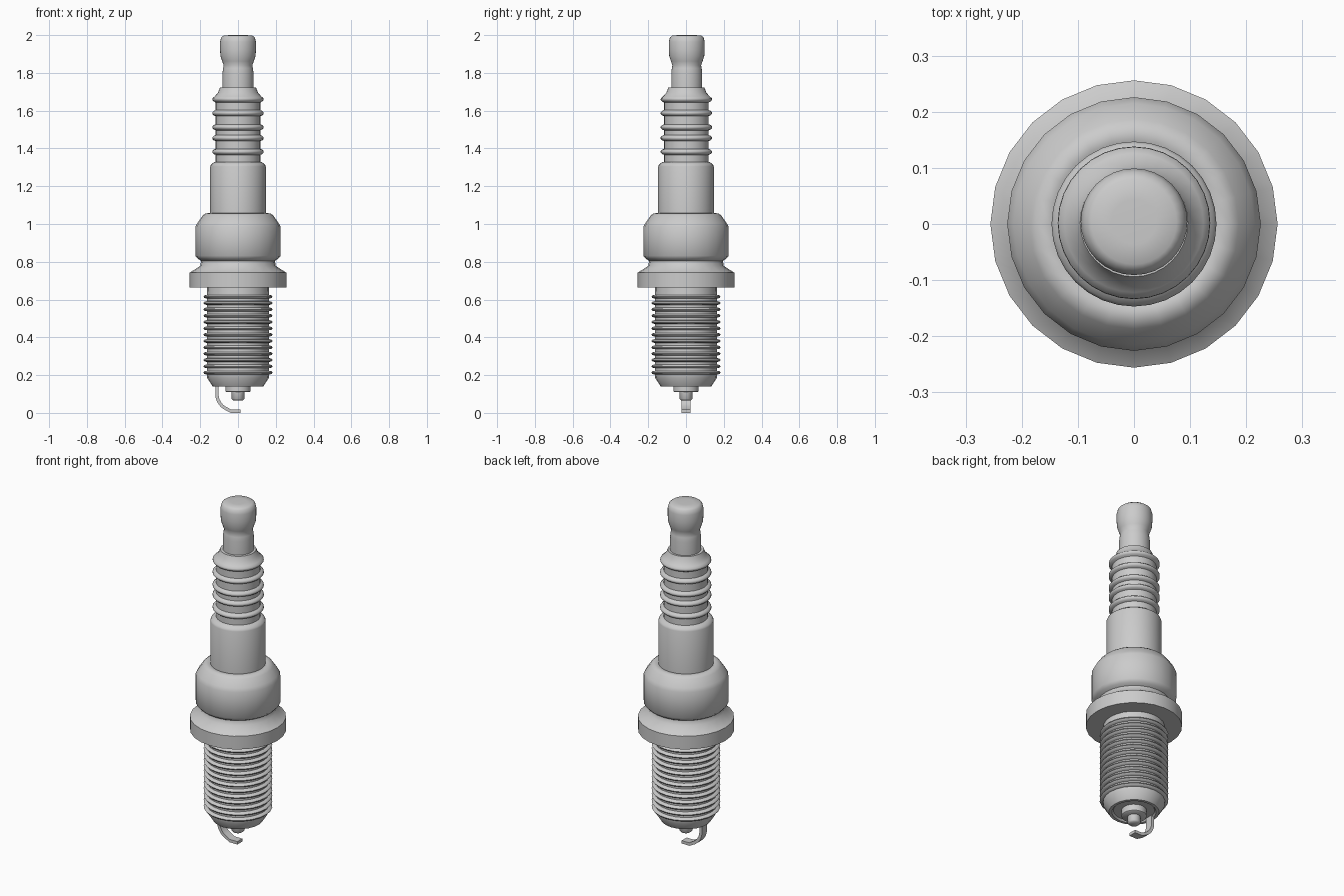
import bpy, bmesh, math

if "Cube" in bpy.data.objects:
    bpy.data.objects.remove(bpy.data.objects["Cube"])

grey = bpy.data.materials.new("plain_grey")
grey.diffuse_color = (0.6, 0.6, 0.6, 1)
grey.use_nodes = True
grey.node_tree.nodes["Principled BSDF"].inputs["Base Color"].default_value = grey.diffuse_color

def finish(name, bm, angle):
    bmesh.ops.recalc_face_normals(bm, faces=bm.faces)
    me = bpy.data.meshes.new(name)
    bm.to_mesh(me)
    bm.free()
    me.materials.append(grey)
    ob = bpy.data.objects.new(name, me)
    bpy.context.collection.objects.link(ob)
    bpy.ops.object.select_all(action='DESELECT')
    ob.select_set(True)
    bpy.context.view_layer.objects.active = ob
    bpy.ops.object.shade_smooth_by_angle(angle=math.radians(angle))
    return ob

def lathe(name, profile, sides=24, y=0.0, angle=50):
    """Revolve (radius, height) points around z, capping both ends."""
    bm = bmesh.new()
    rings = []
    for r, z in profile:
        rings.append([bm.verts.new((r * math.cos(2 * math.pi * i / sides),
                                    y + r * math.sin(2 * math.pi * i / sides), z))
                      for i in range(sides)])
    for a, b in zip(rings, rings[1:]):
        for i in range(sides):
            j = (i + 1) % sides
            bm.faces.new((a[i], a[j], b[j], b[i]))
    bm.faces.new(rings[0])
    bm.faces.new(rings[-1])
    return finish(name, bm, angle)

# Terminal nut at the top
lathe("terminal", [(0.082, 1.70), (0.082, 1.80), (0.079, 1.825), (0.076, 1.84),
                   (0.084, 1.862), (0.093, 1.89), (0.095, 1.92), (0.095, 1.965),
                   (0.089, 1.988), (0.076, 1.998), (0.04, 2.0)], 32, 0.004)

# Ribbed upper insulator
ribs = [(0.118, 1.31)]
for z in (1.382, 1.455, 1.512, 1.587):
    ribs += [(0.118, z - 0.016), (0.128, z - 0.012), (0.136, z - 0.004),
             (0.136, z + 0.004), (0.128, z + 0.012), (0.118, z + 0.016)]
ribs += [(0.118, 1.643), (0.130, 1.650), (0.136, 1.658), (0.135, 1.666),
         (0.124, 1.675), (0.106, 1.695), (0.096, 1.722), (0.08, 1.722)]
lathe("ribbed_insulator", ribs, 32, 0.002)

# Smooth lower insulator
lathe("insulator_barrel", [(0.147, 1.03), (0.147, 1.305), (0.143, 1.315),
                           (0.125, 1.328), (0.11, 1.33)], 32)

# Bulged shell and seat flange
lathe("shell", [(0.15, 0.64), (0.256, 0.665), (0.256, 0.742), (0.2, 0.778), (0.195, 0.805),
                (0.212, 0.815), (0.226, 0.832), (0.226, 0.985), (0.215, 1.005),
                (0.187, 1.045), (0.172, 1.056), (0.15, 1.058), (0.14, 1.05)][1:], 24)

# Threaded body with evenly spaced ridges
thread = [(0.11, 0.15), (0.118, 0.14), (0.134, 0.14), (0.163, 0.185)]
for k in range(13):
    z = 0.213 + k * 0.0335
    thread += [(0.165, z - 0.010), (0.178, z - 0.007), (0.183, z),
               (0.178, z + 0.007), (0.165, z + 0.010)]
thread += [(0.163, 0.67)]
lathe("threaded_body", thread, 24)

# Insulator nose and centre electrode
lathe("insulator_nose", [(0.062, 0.110), (0.067, 0.114), (0.067, 0.16)], 24)
lathe("centre_electrode", [(0.026, 0.066), (0.034, 0.074), (0.034, 0.12)], 16)

# Bent ground strap: flat strip swept along a curved path
t, hw = 0.017, 0.023
path = [(-0.12, 0.16, 1, 0), (-0.12, 0.10, 1, 0)]
for k in range(9):
    a = math.radians(90 * k / 8)
    path.append((-0.02 - 0.10 * math.cos(a), 0.10 - 0.10 * math.sin(a) + 0.004 * (k / 8),
                 math.cos(a), math.sin(a)))
path.append((0.012, 0.004, 0, 1))
bm = bmesh.new()
secs = []
for x, z, nx, nz in path:
    z = max(z, 0.0) if nz < 0.98 else 0.0
    secs.append([bm.verts.new(p) for p in (
        (x, -hw, z), (x, hw, z),
        (x + t * nx, hw, z + t * nz), (x + t * nx, -hw, z + t * nz))])
for a, b in zip(secs, secs[1:]):
    for i in range(4):
        j = (i + 1) % 4
        bm.faces.new((a[i], a[j], b[j], b[i]))
bm.faces.new(secs[0])
bm.faces.new(secs[-1])
finish("ground_strap", bm, 40)
